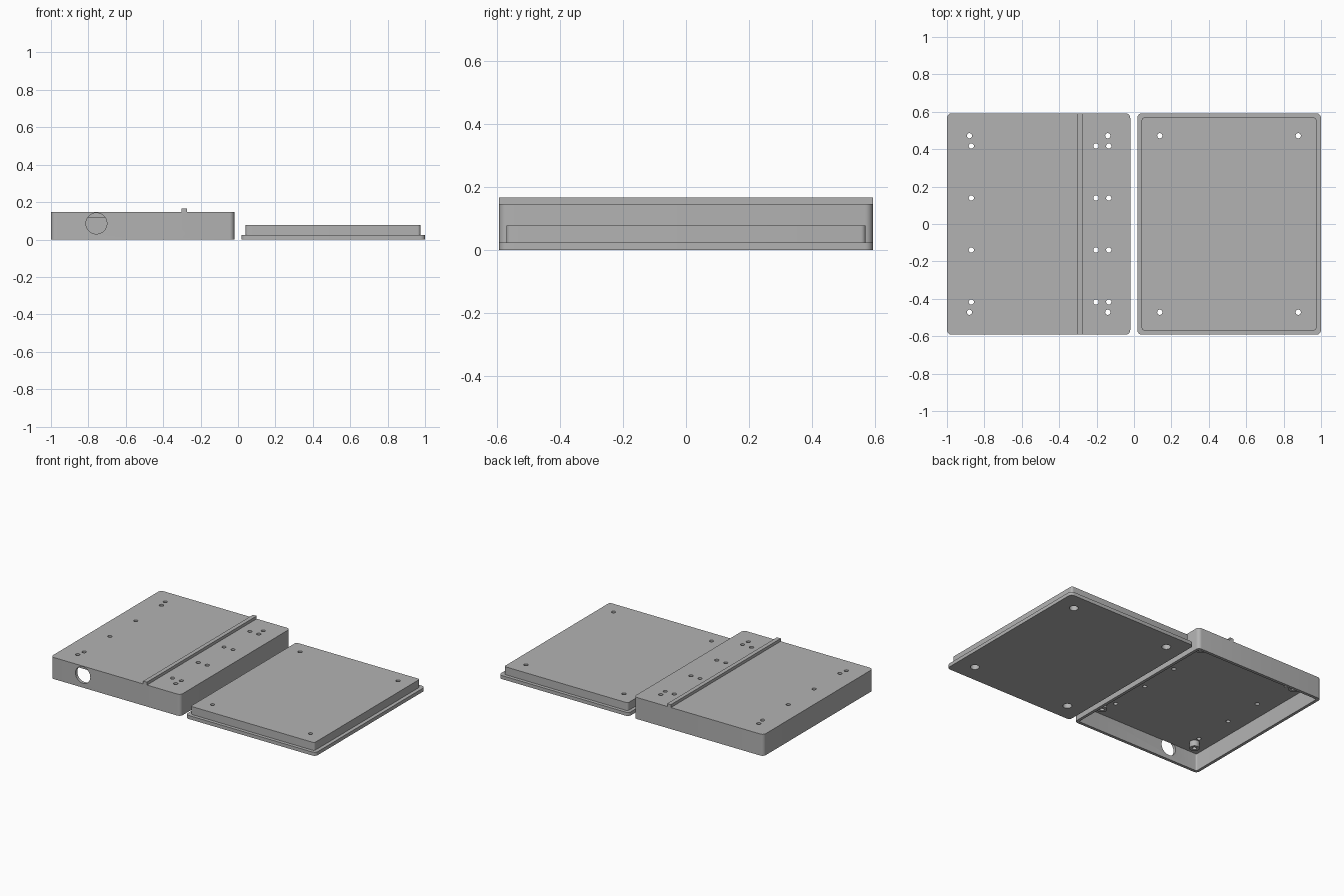
import bpy
import math
from mathutils import Matrix

old = bpy.data.objects.get("Cube")
if old:
    bpy.data.objects.remove(old, do_unlink=True)

grey = bpy.data.materials.new("mid grey plastic")
grey.use_nodes = True
COLOUR = (0.45, 0.45, 0.45, 1)
grey.diffuse_color = COLOUR
grey.node_tree.nodes["Principled BSDF"].inputs["Base Color"].default_value = COLOUR


def make(name, verts, faces):
    mesh = bpy.data.meshes.new(name)
    mesh.from_pydata(verts, [], faces)
    obj = bpy.data.objects.new(name, mesh)
    bpy.context.collection.objects.link(obj)
    mesh.materials.append(grey)
    return obj


def prisms(name, outlines, z0, z1):
    """Extrude closed counter-clockwise outlines from z0 to z1."""
    verts, faces = [], []
    for outline in outlines:
        n, b = len(outline), len(verts)
        verts += [(x, y, z0) for x, y in outline] + [(x, y, z1) for x, y in outline]
        faces.append([b + i for i in reversed(range(n))])
        faces.append([b + n + i for i in range(n)])
        for i in range(n):
            j = (i + 1) % n
            faces.append([b + i, b + j, b + n + j, b + n + i])
    return make(name, verts, faces)


def circle(x, y, r, n=24):
    return [(x + r * math.cos(math.tau * i / n), y + r * math.sin(math.tau * i / n))
            for i in range(n)]


def rounded(x0, x1, y, r, steps=6):
    pts = []
    corners = [(x1 - r, y - r), (x0 + r, y - r), (x0 + r, r - y), (x1 - r, r - y)]
    for k, (cx, cy) in enumerate(corners):
        for i in range(steps + 1):
            a = math.pi / 2 * (k + i / steps)
            pts.append((cx + r * math.cos(a), cy + r * math.sin(a)))
    return pts


def combine(obj, tool, operation):
    """Apply a boolean and discard its tool."""
    mod = obj.modifiers.new("boolean", "BOOLEAN")
    mod.operation, mod.solver, mod.object = operation, "EXACT", tool
    graph = bpy.context.evaluated_depsgraph_get()
    mesh = bpy.data.meshes.new_from_object(obj.evaluated_get(graph))
    obj.modifiers.clear()
    obj.data = mesh
    bpy.data.objects.remove(tool, do_unlink=True)


def smooth(obj):
    bpy.ops.object.select_all(action="DESELECT")
    obj.select_set(True)
    bpy.context.view_layer.objects.active = obj
    bpy.ops.object.shade_smooth_by_angle(angle=math.radians(30))


HALF, WALL, CEILING, TOP = 0.592, 0.02, 0.118, 0.147
HOLE = 0.014
SCREW_Y = 0.472

# Case: shell open underneath
case = prisms("case_shell", [rounded(-1, -0.02, HALF, 0.025)], 0, TOP)
cavity = prisms("cavity", [rounded(-1 + WALL, -0.02 - WALL, HALF - WALL, 0.01)], -0.1, CEILING)
combine(case, cavity, "DIFFERENCE")

# Screw posts hanging from the ceiling
corner_screws = [(x, s * SCREW_Y) for x in (-0.88, -0.14) for s in (-1, 1)]
posts = prisms("posts", [circle(x, y, 0.032) for x, y in corner_screws], 0.078, CEILING + 0.01)
combine(case, posts, "UNION")

# Holes through the top
mounts = [(x, s * y) for x in (-0.87, -0.203, -0.135) for y in (0.139, 0.417) for s in (-1, 1)]
drills = prisms("drills", [circle(x, y, HOLE) for x, y in corner_screws + mounts], 0.03, 0.3)
combine(case, drills, "DIFFERENCE")

# Round cable opening in the front wall
port = prisms("port", [circle(0, 0, 0.056, 40)], 0, 0.08)
port.data.transform(Matrix.Translation((-0.757, -HALF + WALL, 0.086))
                    @ Matrix.Rotation(math.pi / 2, 4, "X"))
combine(case, port, "DIFFERENCE")
smooth(case)

# Raised rail across the case
prisms("top_rail", [[(-0.301, -HALF), (-0.273, -HALF), (-0.273, HALF), (-0.301, HALF)]],
       TOP - 0.005, 0.167)

# Lid: flange plate with a plug that fits into the case
lid = prisms("lid", [rounded(0.018, 1, HALF, 0.025)], 0, 0.024)
plug = prisms("plug", [rounded(0.041, 0.975, HALF - 0.023, 0.015)], 0.01, 0.078)
combine(lid, plug, "UNION")

# Lid screw holes, widened underneath for the heads
lid_screws = [(x, s * SCREW_Y) for x in (0.138, 0.878) for s in (-1, 1)]
for radius, depth in ((HOLE, 0.2), (0.028, 0.035)):
    bore = prisms("bore", [circle(x, y, radius) for x, y in lid_screws], -0.1, depth)
    combine(lid, bore, "DIFFERENCE")
smooth(lid)
